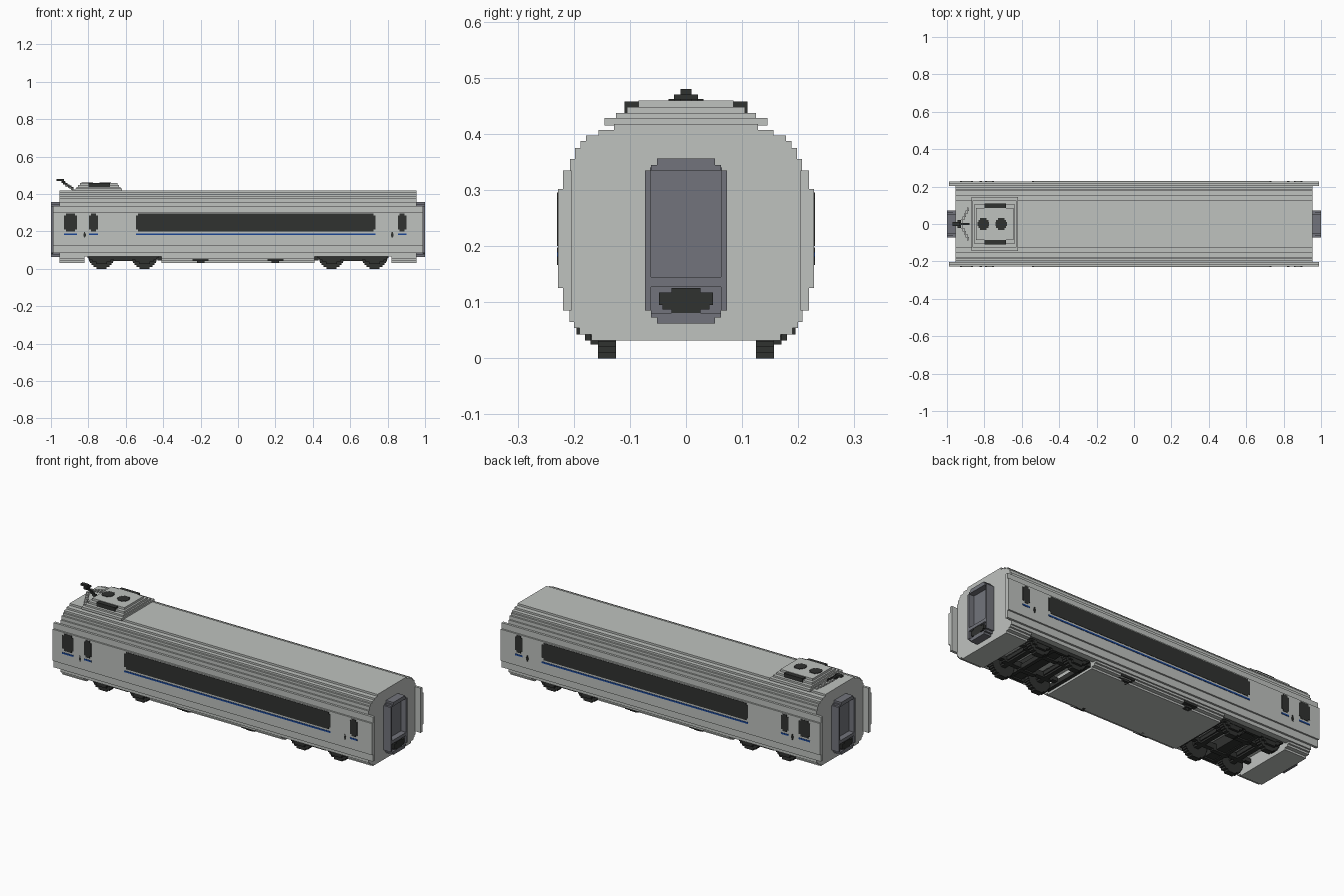
import bpy, bmesh, math
from mathutils import Vector

if "Cube" in bpy.data.objects:
    bpy.data.objects.remove(bpy.data.objects["Cube"], do_unlink=True)


def material(name, rgb):
    m = bpy.data.materials.new(name)
    m.use_nodes = True
    m.diffuse_color = (*rgb, 1)
    m.node_tree.nodes["Principled BSDF"].inputs["Base Color"].default_value = (*rgb, 1)
    return m


SILVER = material("silver grey", (0.52, 0.54, 0.52))
GREY = material("gangway grey", (0.17, 0.175, 0.2))
DARK = material("charcoal", (0.03, 0.032, 0.03))
BLUE = material("stripe blue", (0.01, 0.06, 0.3))


def prism(name, outline, axis, a, b, mat):
    """Extrude a 2D outline from a to b along an axis."""
    place = {"x": lambda u, v, w: (w, u, v),
             "y": lambda u, v, w: (u, w, v),
             "z": lambda u, v, w: (u, v, w)}[axis]
    bm = bmesh.new()
    lo = [bm.verts.new(place(u, v, a)) for u, v in outline]
    hi = [bm.verts.new(place(u, v, b)) for u, v in outline]
    bm.faces.new(lo)
    bm.faces.new(hi)
    for i in range(len(lo)):
        j = (i + 1) % len(lo)
        bm.faces.new((lo[i], lo[j], hi[j], hi[i]))
    bmesh.ops.recalc_face_normals(bm, faces=bm.faces)
    mesh = bpy.data.meshes.new(name)
    bm.to_mesh(mesh)
    bm.free()
    mesh.materials.append(mat)
    obj = bpy.data.objects.new(name, mesh)
    bpy.context.collection.objects.link(obj)
    return obj


def steps(levels, center=0, notch=None):
    """Symmetric stair-stepped outline from (bottom, top, half width) rows."""
    side = [(h, z) for z0, z1, h in levels for z in (z0, z1)]
    pts = [(center + h, z) for h, z in side] + [(center - h, z) for h, z in reversed(side)]
    if notch:
        w, top = notch
        z = levels[0][0]
        pts += [(center - w, z), (center - w, top), (center + w, top), (center + w, z)]
    return pts


def box(name, x, y, z, mat):
    return prism(name, [(x[0], y[0]), (x[1], y[0]), (x[1], y[1]), (x[0], y[1])], "z", *z, mat)


def disc_rows(radius, height, count):
    """Rows that turn a circle into a stepped disc."""
    rows = []
    for i in range(count):
        z0 = height - radius + 2 * radius * i / count
        z1 = z0 + 2 * radius / count
        half = math.sqrt(max(radius ** 2 - ((z0 + z1) / 2 - height) ** 2, 0))
        rows.append((z0, z1, half))
    return rows


def rounded_rows(z0, z1, half, cut):
    return [(z0, z0 + cut, half - cut), (z0 + cut, z1 - cut, half), (z1 - cut, z1, half - cut)]


# Body shell with stepped sides and roof
skirt = [(.032, .043, .168), (.043, .054, .19), (.054, .065, .2)]
shell = [(.065, .085, .208), (.085, .335, .21), (.335, .355, .207), (.355, .375, .198),
         (.375, .387, .188), (.387, .397, .178), (.397, .407, .156), (.407, .418, .128)]
prism("centre_body", steps(skirt + shell), "x", -.41, .41, SILVER)

for s, end in ((-1, "right"), (1, "left")):
    prism(end + "_bogie_bay", steps(shell, notch=(.175, .105)), "x", s * .41, s * .82, SILVER)
    prism(end + "_end_body", steps(skirt + shell), "x", s * .82, s * .955, SILVER)

    # Gangway: stepped frame around a recessed door
    def gang(name, rows, depth, mat=GREY):
        prism(end + "_" + name, steps(rows), "x", s * .95, s * depth, mat)
    gang("gangway_door", [(.14, .34, .064)], .968)
    gang("gangway_sill", [(.062, .073, .052), (.073, .085, .062), (.085, .127, .073)], .988)
    gang("gangway_step", [(.127, .145, .073)], 1)
    gang("gangway_foot", [(.062, .073, .052), (.073, .081, .062)], 1)
    gang("gangway_head", [(.335, .345, .062), (.345, .356, .052)], 1)
    gang("coupler", [(.08, .087, .026), (.087, .095, .042), (.095, .117, .048),
                     (.117, .125, .026)], 1, DARK)
    for t, side in ((-1, "front"), (1, "back")):
        box(f"{end}_gangway_{side}_post", (s * .95, s * 1), (t * .062, t * .073), (.085, .335), GREY)

    # Bogie: side frames, cross beams, stepped wheels and axles
    for t, side in ((-1, "front"), (1, "back")):
        label = f"{end}_{side}_"
        frame = [(.042, .05, .05), (.05, .058, .15), (.058, .08, .19)]
        prism(label + "bogie_frame", steps(frame, s * .615), "y", t * .157, t * .172, DARK)
        prism(label + "inner_frame", steps(frame, s * .615), "y", t * .07, t * .095, DARK)
        for wx in (.5, .73):
            prism(label + "wheel", steps(disc_rows(.07, .07, 14), s * wx), "y",
                  t * .125, t * .157, DARK)
            prism(label + "axle_box", steps([(.025, .038, .03), (.038, .05, .05),
                                             (.05, .065, .065)], s * wx), "y",
                  t * .157, t * .17, DARK)
        box(label + "equipment_box", (s * .2 - .042, s * .2 + .042), (t * .166, t * .195),
            (.043, .054), DARK)
        box(label + "equipment_step", (s * .2 - .02, s * .2 + .02), (t * .15, t * .18),
            (.032, .06), DARK)
    for wx in (.5, .73):
        prism(end + "_axle", steps(disc_rows(.02, .07, 4), s * wx), "y", -.13, .13, DARK)
        box(end + "_brake_beam", (s * (wx - .09), s * (wx - .07)), (-.16, .16), (.045, .07), DARK)
    box(end + "_bolster", (s * .585, s * .645), (-.16, .16), (.05, .105), DARK)

# Side panels, windows, stripes and door handles
panel = [(.085, .335, .219), (.125, .302, .228)]
windows = [(.095, .64, .011), (-.895, .035, .011), (-.7725, .023, .01), (.8775, .023, .01)]
for t, side in ((-1, "front"), (1, "back")):
    for z0, z1, depth in panel:
        box(side + "_side_panel", (-.99, .99), (t * .204, t * depth), (z0, z1), SILVER)
    for cx, half, cut in windows:
        prism(side + "_window", steps(rounded_rows(.2, .296, half, cut), cx), "y",
              t * .226, t * .23, DARK)
        box(side + "_stripe", (cx - half, cx + half), (t * .226, t * .23), (.181, .19), BLUE)
    for hx in (-.82, .825):
        prism(side + "_door_handle", steps([(.166, .174, .003), (.174, .188, .006),
                                            (.188, .198, .003)], hx), "y",
              t * .226, t * .23, DARK)

# Roof equipment pod with vents and fans
for z0, z1, hx, hy in ((.415, .428, .125, .145), (.428, .437, .118, .125),
                       (.437, .448, .11, .105), (.448, .46, .1, .085)):
    box("roof_pod", (-.745 - hx, -.745 + hx), (-hy, hy), (z0, z1), SILVER)
for t in (-1, 1):
    box("roof_vent", (-.8, -.685), (t * .08, t * .11), (.435, .458), DARK)
for fx in (-.805, -.71):
    prism("roof_fan", steps(disc_rows(.031, 0, 6), fx), "z", .455, .4625, DARK)

# Pantograph: head, stepped arm and splayed base rods
box("pantograph_head", (-.97, -.93), (-.01, .01), (.469, .48), DARK)
box("pantograph_bow", (-.945, -.925), (-.021, .021), (.46, .47), DARK)
for i in range(5):
    x = -.935 + i * .011
    box("pantograph_arm", (x, x + .012), (-.006, .006), (.452 - i * .007, .466 - i * .007), DARK)
for t in (-1, 1):
    for i in range(6):
        x, y = -.88 - i * .008, t * (.095 - i * .016)
        box("pantograph_rod", (x - .006, x + .006), (y - .01, y + .01),
            (.416 + i * .005, .426 + i * .005), SILVER)
